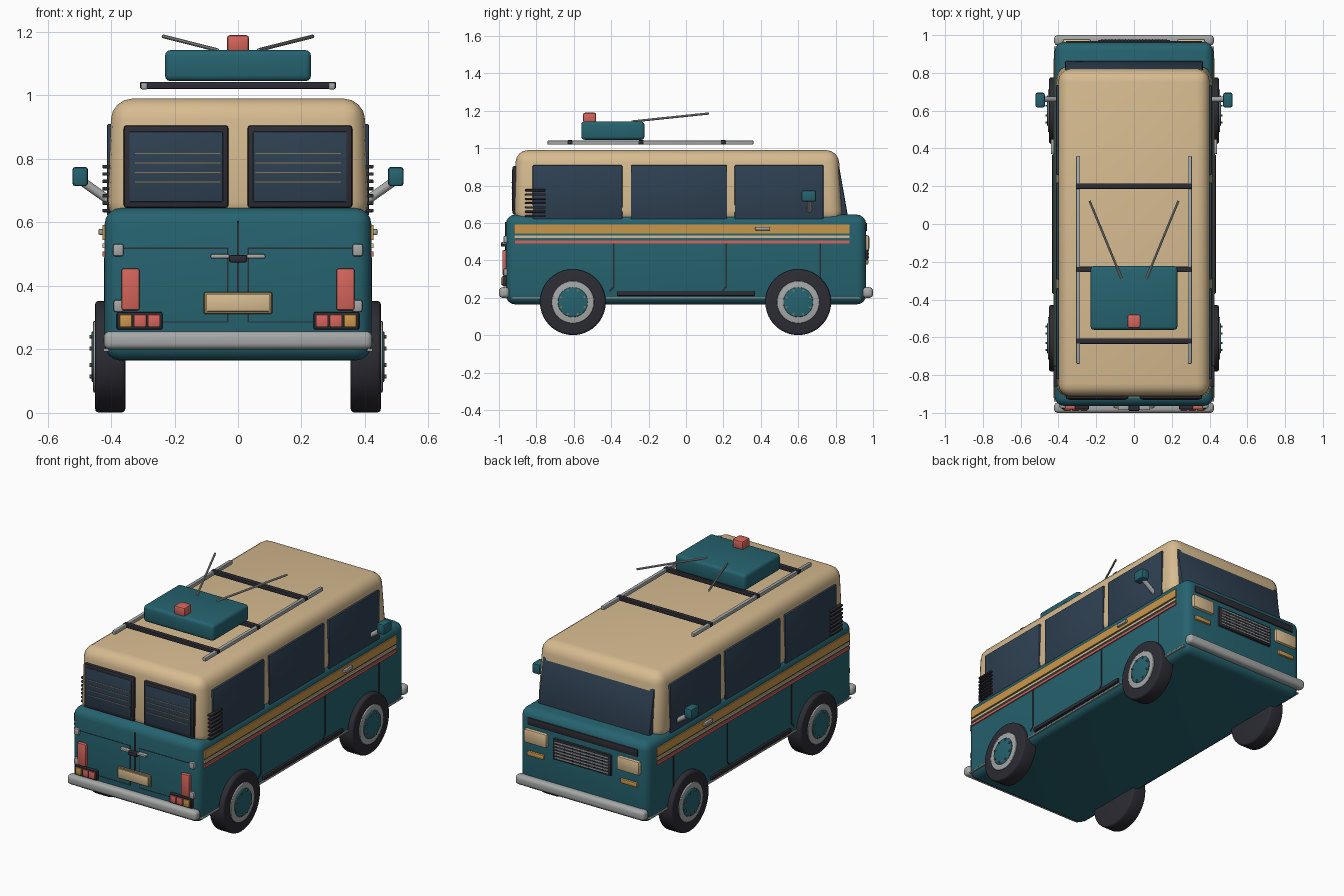
import bpy, bmesh, math
from mathutils import Vector, Matrix

old = bpy.data.objects.get("Cube")
if old:
    bpy.data.objects.remove(old, do_unlink=True)


def paint(name, r, g, b):
    m = bpy.data.materials.new(name)
    m.use_nodes = True
    m.diffuse_color = (r, g, b, 1)
    node = m.node_tree.nodes["Principled BSDF"]
    node.inputs["Base Color"].default_value = (r, g, b, 1)
    node.inputs["Roughness"].default_value = 0.6
    return m


TEAL = paint("teal paint", 0.019, 0.125, 0.16)
CREAM = paint("cream paint", 0.68, 0.5, 0.28)
GLASS = paint("dark blue glass", 0.028, 0.052, 0.085)
BLACK = paint("black rubber", 0.025, 0.025, 0.034)
GREY = paint("light grey metal", 0.38, 0.39, 0.39)
RED = paint("red lamp", 0.66, 0.13, 0.105)
ORANGE = paint("orange", 0.6, 0.31, 0.07)
BROWN = paint("plate frame brown", 0.24, 0.18, 0.09)


def finish(bm, name, mat, mirror=""):
    """Turn a bmesh into a smooth-shaded object, mirrored over the named axes."""
    bmesh.ops.recalc_face_normals(bm, faces=bm.faces)
    me = bpy.data.meshes.new(name)
    bm.to_mesh(me)
    bm.free()
    me.materials.append(mat)
    ob = bpy.data.objects.new(name, me)
    bpy.context.collection.objects.link(ob)
    bpy.ops.object.select_all(action="DESELECT")
    ob.select_set(True)
    bpy.context.view_layer.objects.active = ob
    bpy.ops.object.shade_smooth_by_angle(angle=math.radians(40))
    if mirror:
        mod = ob.modifiers.new("mirror", "MIRROR")
        mod.use_axis = ("x" in mirror, "y" in mirror, False)
    return ob


def box(name, x, y, z, mat, bevel=0, mirror="", seg=2, lean=(0, 0, 0)):
    """Block from ranges; lean pulls the top in at the sides, -y end and +y end."""
    bm = bmesh.new()
    bmesh.ops.create_cube(bm, size=1)
    for v in bm.verts:
        top = v.co.z > 0
        v.co = [r[0] if c < 0 else r[1] for c, r in zip(v.co, (x, y, z))]
        if top:
            v.co.x -= math.copysign(lean[0], v.co.x)
            v.co.y += lean[1] if v.co.y < 0 else -lean[2]
    if bevel:
        bmesh.ops.bevel(bm, geom=bm.edges[:], offset=bevel, segments=seg,
                        profile=0.5, affect="EDGES")
    return finish(bm, name, mat, mirror)


def rod(name, a, b, r, mat, mirror="", sides=12, bevel=0):
    """Round bar between two points."""
    a, b = Vector(a), Vector(b)
    bm = bmesh.new()
    bmesh.ops.create_cone(bm, cap_ends=True, segments=sides, radius1=r, radius2=r,
                          depth=(b - a).length)
    if bevel:
        rim = [e for e in bm.edges if abs(e.verts[0].co.z - e.verts[1].co.z) < 1e-5]
        bmesh.ops.bevel(bm, geom=rim, offset=bevel, segments=3, profile=0.5, affect="EDGES")
    turn = (b - a).to_track_quat("Z", "Y").to_matrix().to_4x4()
    bm.transform(Matrix.Translation((a + b) / 2) @ turn)
    return finish(bm, name, mat, mirror)


def prism(name, pts, x0, x1, mat, mirror="", bevel=0):
    """Side-view outline (y, z) extruded across x."""
    bm = bmesh.new()
    f = bm.faces.new([bm.verts.new((x0, y, z)) for y, z in pts])
    ext = bmesh.ops.extrude_face_region(bm, geom=[f])["geom"]
    for v in ext:
        if isinstance(v, bmesh.types.BMVert):
            v.co.x = x1
    if bevel:
        bmesh.ops.bevel(bm, geom=bm.edges[:], offset=bevel, segments=2,
                        profile=0.5, affect="EDGES")
    return finish(bm, name, mat, mirror)


# Shell
box("lower_body", (-.42, .42), (-.963, .963), (.165, .645), TEAL, .05, seg=4)
box("cabin", (-.412, .412), (-.92, .84), (.6, .99), CREAM, .065, seg=4, lean=(.014, .01, .025))

# Side glass, stripes and door seams
for i, y in enumerate([(-.82, -.34), (-.295, .22), (.26, .735)]):
    box(f"side_window_{i}", (.39, .413), y, (.62, .91), GLASS, .006, "x")
for name, z, mat in [("wide", (.544, .592), ORANGE), ("middle", (.519, .534), CREAM),
                     ("lower", (.492, .508), RED)]:
    box(f"{name}_stripe", (.418, .427), (-.92, .875), z, mat, mirror="x")
for i, y in enumerate([-.39, .21]):
    prism(f"door_seam_{i}", [(y, .49), (y + .008, .49), (y + .008, .255), (y - .017, .23),
                             (y - .023, .236), (y, .26)], .417, .4225, BLACK, "x")
box("cab_door_seam", (.417, .4225), (.713, .721), (.3, .49), BLACK, mirror="x")
box("door_handle", (.42, .44), (.37, .45), (.56, .58), GREY, .006, "x")
box("side_step", (.405, .433), (-.37, .37), (.21, .235), BLACK, .006, "x")
box("sill_trim", (.405, .424), (-.94, .94), (.193, .203), GREY, .003, "x")

# Air louvres
for i in range(7):
    z = .632 + i * .023
    box(f"louvre_{i}", (.395, .427), (-.86, -.75), (z, z + .011), BLACK, .003, "x")

# Windscreen
prism("windscreen", [(.79, .635), (.866, .635), (.818, .908), (.78, .908)],
      -.365, .365, GLASS, bevel=.01)

# Tail windows with heating wires
box("tail_window_frame", (.03, .36), (-.928, -.89), (.645, .906), BLACK, .01, "x")
box("tail_window_glass", (.048, .342), (-.931, -.92), (.665, .886), GLASS, .002, "x")
for i in range(4):
    z = .725 + i * .03
    box(f"heating_wire_{i}", (.055, .325), (-.933, -.925), (z, z + .004), BROWN, mirror="x")

# Tail doors
box("tail_centre_seam", (-.003, .003), (-.967, -.955), (.31, .605), BLACK)
box("tail_panel_upper_seam", (.03, .37), (-.9645, -.955), (.517, .521), BLACK, mirror="x")
box("tail_panel_lower_seam", (.03, .24), (-.9645, -.955), (.284, .288), BLACK, mirror="x")
box("tail_panel_side_seam", (.03, .034), (-.9645, -.955), (.284, .517), BLACK, mirror="x")
box("tail_latch", (-.028, .028), (-.99, -.955), (.474, .497), BLACK, .006)
box("tail_handle", (.027, .086), (-.985, -.955), (.486, .5), GREY, .005, "x")
box("plate_frame", (-.108, .108), (-.975, -.955), (.311, .381), BROWN, .006)
box("number_plate", (-.098, .098), (-.979, -.96), (.32, .372), CREAM, .002)

# Tail lamps
box("tall_tail_lamp", (.31, .367), (-.982, -.95), (.323, .455), RED, .007, "x")
box("upper_reflector", (.36, .394), (-.976, -.94), (.493, .532), GREY, .007, "x")
box("lower_reflector", (.36, .392), (-.976, -.94), (.318, .356), GREY, .007, "x")
box("lamp_cluster", (.238, .382), (-.982, -.94), (.262, .318), BLACK, .006, "x")
for name, x, mat in [("inner", .245, RED), ("middle", .289, RED), ("outer", .334, ORANGE)]:
    box(f"{name}_cluster_lamp", (x, x + .039), (-.989, -.96), (.27, .31), mat, .004, "x")

# Nose: intake slot, headlamps, indicators and grille
box("intake_slot", (-.36, .36), (.94, .969), (.557, .6), BLACK, .004)
box("headlamp", (.228, .378), (.94, .98), (.452, .535), CREAM, .012, "x")
box("indicator", (.25, .36), (.94, .975), (.378, .405), ORANGE, .006, "x")
box("grille", (-.19, .19), (.94, .975), (.4, .525), BLACK, .006)
for i in range(6):
    z = .414 + i * .018
    box(f"grille_bar_{i}", (-.175, .175), (.965, .979), (z, z + .007), GREY)
for i in range(10):
    x = .008 + i * .0175
    box(f"grille_post_{i}", (x, x + .005), (.965, .977), (.41, .515), BLACK, mirror="x")

# Bumpers
for name, s in [("tail", -1), ("nose", 1)]:
    y = sorted((s * .945, s))
    box(f"{name}_bumper", (-.423, .423), y, (.2, .257), GREY, .02, seg=4)

# Wheels
for name, y in [("tail", -.605), ("nose", .6)]:
    def disc(part, x0, x1, r, mat, bevel, sides=32):
        rod(f"{name}_{part}", (x0, y, .177), (x1, y, .177), r, mat, "x", sides, bevel)
    disc("tyre", .355, .45, .176, BLACK, .012, 40)
    disc("rim", .4, .456, .113, GREY, .004)
    disc("hub", .42, .461, .08, TEAL, .004)
    for i in range(8):
        a = math.tau * (i + .5) / 8
        p = (y + .068 * math.cos(a), .177 + .068 * math.sin(a))
        rod(f"{name}_bolt_{i}", (.455, *p), (.468, *p), .006, BROWN, "x", 6)

# Door mirrors
rod("mirror_arm", (.4, .66, .665), (.485, .66, .725), .014, GREY, "x")
box("mirror_head", (.472, .522), (.617, .695), (.714, .775), TEAL, .01, "x")

# Roof rack
box("rack_rail", (.285, .306), (-.74, .36), (1.019, 1.041), GREY, .004, "x")
for i, y in enumerate([-.62, -.24, .2]):
    box(f"rack_crossbar_{i}", (-.308, .308), (y - .014, y + .014), (1.021, 1.043), BLACK, .003)

# Roof box, beacon and aerials
box("roof_box", (-.23, .23), (-.56, -.222), (1.045, 1.143), TEAL, .018, seg=3)
box("beacon", (-.035, .035), (-.55, -.48), (1.135, 1.19), RED, .01)
rod("aerial", (.065, -.29, 1.143), (.235, .122, 1.186), .006, GREY, "x", 8)
